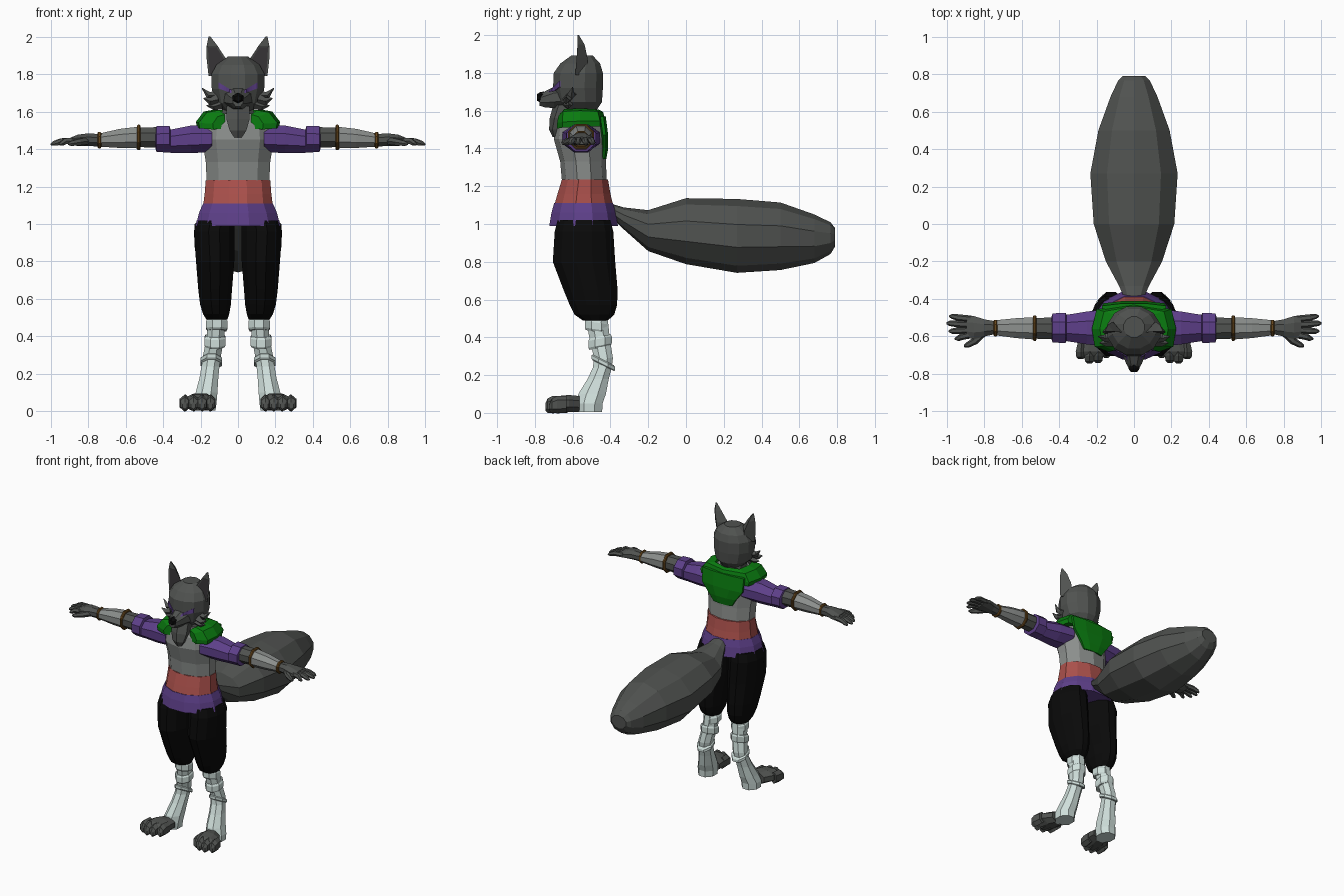
import bpy, bmesh, math
from mathutils import Vector
from mathutils.bvhtree import BVHTree


def material(name, rgb):
    m = bpy.data.materials.new(name)
    m.diffuse_color = (*rgb, 1)
    return m


FUR = material("charcoal fur", (0.08, 0.085, 0.08))
INNER = material("dark inner ear", (0.035, 0.032, 0.035))
SHIRT = material("grey cloth", (0.26, 0.275, 0.265))
PURPLE = material("purple cloth", (0.11, 0.05, 0.25))
RED = material("red sash", (0.40, 0.08, 0.07))
BLACK = material("black cloth", (0.003, 0.003, 0.003))
WHITE = material("white wraps", (0.62, 0.73, 0.70))
GREEN = material("green cloth", (0.003, 0.20, 0.005))
BROWN = material("brown leather", (0.14, 0.065, 0.012))


def skin(name, mat, sections, mirror=False):
    """Closed skin over equal-length vertex rings."""
    bm = bmesh.new()
    rows = [[bm.verts.new(p) for p in s] for s in sections]
    n = len(rows[0])
    for a, b in zip(rows, rows[1:]):
        for i in range(n):
            j = (i + 1) % n
            bm.faces.new((a[i], a[j], b[j], b[i]))
    bm.faces.new(rows[0])
    bm.faces.new(rows[-1])
    bmesh.ops.recalc_face_normals(bm, faces=bm.faces)
    me = bpy.data.meshes.new(name)
    bm.to_mesh(me)
    bm.free()
    me.materials.append(mat)
    ob = bpy.data.objects.new(name, me)
    bpy.context.collection.objects.link(ob)
    if mirror:
        ob.modifiers.new("mirror", "MIRROR")
    return ob


def loft(name, mat, axis, rings, n=8, mirror=False, phase=None, slope=0.0):
    """Rings are (position on axis, centre 1, centre 2, radius 1, radius 2)."""
    k = 1 / math.cos(math.pi / n) if phase is None else 1
    start = math.pi / n if phase is None else phase
    sections = []
    for a, c1, c2, r1, r2 in rings:
        ring = []
        for i in range(n):
            t = start + 2 * math.pi * i / n
            d1, d2 = k * r1 * math.cos(t), k * r2 * math.sin(t)
            p = [c1 + d1, c2 + d2]
            p.insert("xyz".index(axis), a + slope * d2)
            ring.append(p)
        sections.append(ring)
    return skin(name, mat, sections, mirror)


def tube(name, mat, points, radii, n=6, mirror=True):
    """Tapered tube along a short path."""
    pts = [Vector(p) for p in points]
    sections = []
    for i, (p, r) in enumerate(zip(pts, radii)):
        d = pts[min(i + 1, len(pts) - 1)] - pts[max(i - 1, 0)]
        q = d.to_track_quat("Z", "Y")
        sections.append([p + q @ Vector((r * math.cos(2 * math.pi * k / n),
                                         r * math.sin(2 * math.pi * k / n), 0)) for k in range(n)])
    return skin(name, mat, sections, mirror)


# Torso, sash and skirt
loft("torso", SHIRT, "z", [(1.18, 0, -.535, .165, .112), (1.33, 0, -.545, .172, .115),
                           (1.45, 0, -.56, .19, .133), (1.53, 0, -.56, .18, .122),
                           (1.59, 0, -.56, .11, .09)], 10)
loft("sash", RED, "z", [(1.09, 0, -.542, .187, .158), (1.16, 0, -.54, .178, .14),
                        (1.235, 0, -.535, .172, .122)], 12)
loft("skirt", PURPLE, "z", [(.99, 0, -.542, .225, .182), (1.06, 0, -.542, .208, .17),
                            (1.11, 0, -.542, .186, .156)], 12)

# Trousers
loft("trouser_leg", BLACK, "z", [(1.02, .12, -.54, .10, .14), (.96, .128, -.54, .108, .155),
                                 (.80, .122, -.54, .102, .165), (.65, .122, -.505, .09, .143),
                                 (.57, .12, -.49, .082, .125), (.52, .117, -.485, .07, .105),
                                 (.49, .113, -.48, .056, .067)], 12, True)

# Wrapped lower legs
loft("lower_leg", WHITE, "z", [(.52, .112, -.475, .048, .058), (.40, .12, -.458, .047, .054),
                               (.29, .14, -.437, .048, .05), (.24, .147, -.443, .048, .05),
                               (.18, .155, -.465, .05, .056), (.10, .168, -.497, .058, .073),
                               (.05, .178, -.512, .064, .07), (.005, .18, -.512, .06, .068)], 8, True)
for x, y, z, s in ((.113, -.474, .46, -.15), (.123, -.455, .375, .2), (.142, -.438, .265, -.5)):
    h = .03 if z > .3 else .015
    loft("leg_wrap", WHITE, "z", [(z - h, x, y, .05, .056), (z - h * .6, x, y, .057, .062),
                                  (z + h * .6, x, y, .057, .062), (z + h, x, y, .05, .056)], 8, True, slope=s)

# Paws and toes
loft("paw", FUR, "y", [(-.565, .183, .047, .062, .042), (-.62, .202, .05, .08, .045),
                       (-.68, .214, .047, .085, .042), (-.705, .216, .04, .075, .034)], 8, True)
for x, y in ((.148, -.715), (.192, -.742), (.238, -.745), (.284, -.722)):
    loft("toe", FUR, "y", [(y + .09, x - .006, .045, .022, .038), (y + .04, x, .044, .027, .04),
                           (y + .012, x, .038, .024, .033), (y, x, .03, .012, .016)], 6, True)

# Sleeves, arms, cuffs
loft("sleeve", PURPLE, "x", [(.14, -.555, 1.455, .10, .07), (.25, -.555, 1.452, .088, .074),
                             (.36, -.555, 1.442, .07, .062), (.365, -.555, 1.453, .08, .071),
                             (.435, -.555, 1.453, .078, .069), (.44, -.555, 1.455, .06, .055)], 8, True)
loft("upper_arm", FUR, "x", [(.42, -.557, 1.462, .058, .055), (.54, -.557, 1.463, .055, .052)], 8, True)
loft("forearm_cuff", SHIRT, "x", [(.525, -.557, 1.462, .06, .058), (.63, -.556, 1.457, .053, .051),
                                  (.74, -.554, 1.448, .04, .035)], 8, True)
for x, z, r in ((.53, 1.462, .068), (.74, 1.448, .044)):
    loft("arm_band", BROWN, "x", [(x - .01, -.556, z, r - .006, r - .006), (x - .005, -.556, z, r, r),
                                  (x + .005, -.556, z, r, r), (x + .01, -.556, z, r - .006, r - .006)], 8, True)

# Hands
loft("palm", FUR, "x", [(.74, -.553, 1.447, .034, .033), (.80, -.555, 1.45, .046, .034),
                        (.855, -.553, 1.447, .062, .03), (.895, -.55, 1.441, .058, .02)], 8, True)
for y0, x1, y1 in ((-.507, .985, -.493), (-.537, 1.0, -.53), (-.567, .988, -.572), (-.592, .955, -.612)):
    tube("finger", FUR, [(.87, y0, 1.445), ((.89 + x1) / 2, (y0 + y1) / 2, 1.442),
                         (x1 - .015, y1, 1.43), (x1, y1, 1.423)], [.018, .018, .014, .006])
tube("thumb", FUR, [(.80, -.575, 1.445), (.85, -.625, 1.437), (.89, -.647, 1.43), (.907, -.652, 1.427)],
     [.022, .02, .015, .006])

# Shoulder mantle and back panel
half = [(.07, -.665, 1.585, .135, -.682, 1.535), (.10, -.645, 1.608, .21, -.655, 1.54),
        (.12, -.56, 1.612, .225, -.56, 1.545), (.10, -.485, 1.608, .20, -.455, 1.545),
        (0, -.46, 1.605, 0, -.425, 1.545)]
sections = []
for s, part in ((1, half), (-1, half[-2::-1])):
    for ix, iy, iz, ox, oy, oz in part:
        sections.append([(s * ix, iy, iz), (s * (ix + (ox - ix) * .6), iy + (oy - iy) * .6, iz - .012),
                         (s * ox, oy, oz), (s * ox * .97, oy, oz - .03), (s * ix, iy, oz - .025)])
skin("mantle", GREEN, sections)
loft("back_panel", GREEN, "z", [(1.57, 0, -.445, .17, .02), (1.47, 0, -.432, .165, .02),
                                (1.40, 0, -.432, .11, .02), (1.345, 0, -.436, .075, .014)], 8)

# Neck and chest ruff
loft("neck", FUR, "z", [(1.54, 0, -.565, .095, .095), (1.65, 0, -.56, .075, .08)], 8)
loft("chest_ruff", FUR, "z", [(1.63, 0, -.645, .06, .05), (1.56, 0, -.67, .062, .045),
                              (1.50, 0, -.69, .045, .03), (1.46, 0, -.69, .02, .014)], 6)

# Head, muzzle, nose
head = loft("head", FUR, "z", [(1.60, 0, -.56, .075, .085), (1.645, 0, -.565, .12, .12),
                               (1.72, 0, -.572, .14, .132), (1.80, 0, -.57, .142, .13),
                               (1.85, 0, -.56, .115, .105), (1.893, 0, -.55, .055, .055)], 12)
muzzle = loft("muzzle", FUR, "y", [(-.64, 0, 1.675, .085, .062), (-.70, 0, 1.67, .06, .056),
                                   (-.745, 0, 1.66, .042, .043), (-.775, 0, 1.656, .026, .03)], 8)
loft("nose", BLACK, "y", [(-.752, 0, 1.678, .022, .02), (-.772, 0, 1.671, .03, .024),
                          (-.79, 0, 1.67, .017, .014)], 6)

# Eyes: thin plates laid on the face
trees = [BVHTree.FromPolygons([v.co for v in o.data.vertices],
                              [p.vertices[:] for p in o.data.polygons]) for o in (head, muzzle)]


def on_face(x, z, lift):
    hits = [t.ray_cast(Vector((x, -2, z)), Vector((0, 1, 0)))[0] for t in trees]
    return Vector((x, min(h.y for h in hits if h) - lift, z))


strips = []
for i in range(8):
    t = i / 7
    x = .105 - .07 * t
    top, low = 1.757 - .042 * t, 1.724 - .026 * t
    strips.append([on_face(x, top, .006), on_face(x, low, .006),
                   on_face(x, low, -.002), on_face(x, top, -.002)])
skin("eye", PURPLE, strips, True)

# Cheek tufts
for base, mid, tip in (((.11, -.60, 1.69), (.155, -.61, 1.685), (.192, -.60, 1.725)),
                       ((.11, -.625, 1.665), (.15, -.635, 1.655), (.185, -.635, 1.672)),
                       ((.09, -.62, 1.64), (.13, -.625, 1.627), (.168, -.62, 1.632))):
    tube("cheek_tuft", FUR, [base, mid, tip], [.028, .02, .002], 4)

# Ears with a dark inset front
ear = loft("ear", FUR, "z", [(1.79, .105, -.565, .06, .042), (1.88, .115, -.56, .06, .038),
                             (1.95, .138, -.562, .034, .025), (2.0, .152, -.572, .006, .005)],
           3, True, phase=math.pi / 2)
ear.data.materials.append(INNER)
bm = bmesh.new()
bm.from_mesh(ear.data)
front = [f for f in bm.faces if f.normal.y < -.7 and f.calc_center_median().z < 1.95]
bmesh.ops.inset_region(bm, faces=front, thickness=.01, depth=-.004)
for f in front:
    f.material_index = 1
bm.to_mesh(ear.data)
bm.free()

# Tail
loft("tail", FUR, "y", [(-.41, 0, 1.08, .045, .03), (-.33, 0, 1.03, .08, .055),
                        (-.20, 0, .965, .15, .103), (0, 0, .962, .215, .166),
                        (.27, 0, .937, .233, .186), (.5, 0, .935, .19, .17),
                        (.68, 0, .922, .125, .122), (.765, 0, .925, .085, .08),
                        (.79, 0, .93, .06, .045)], 10)
